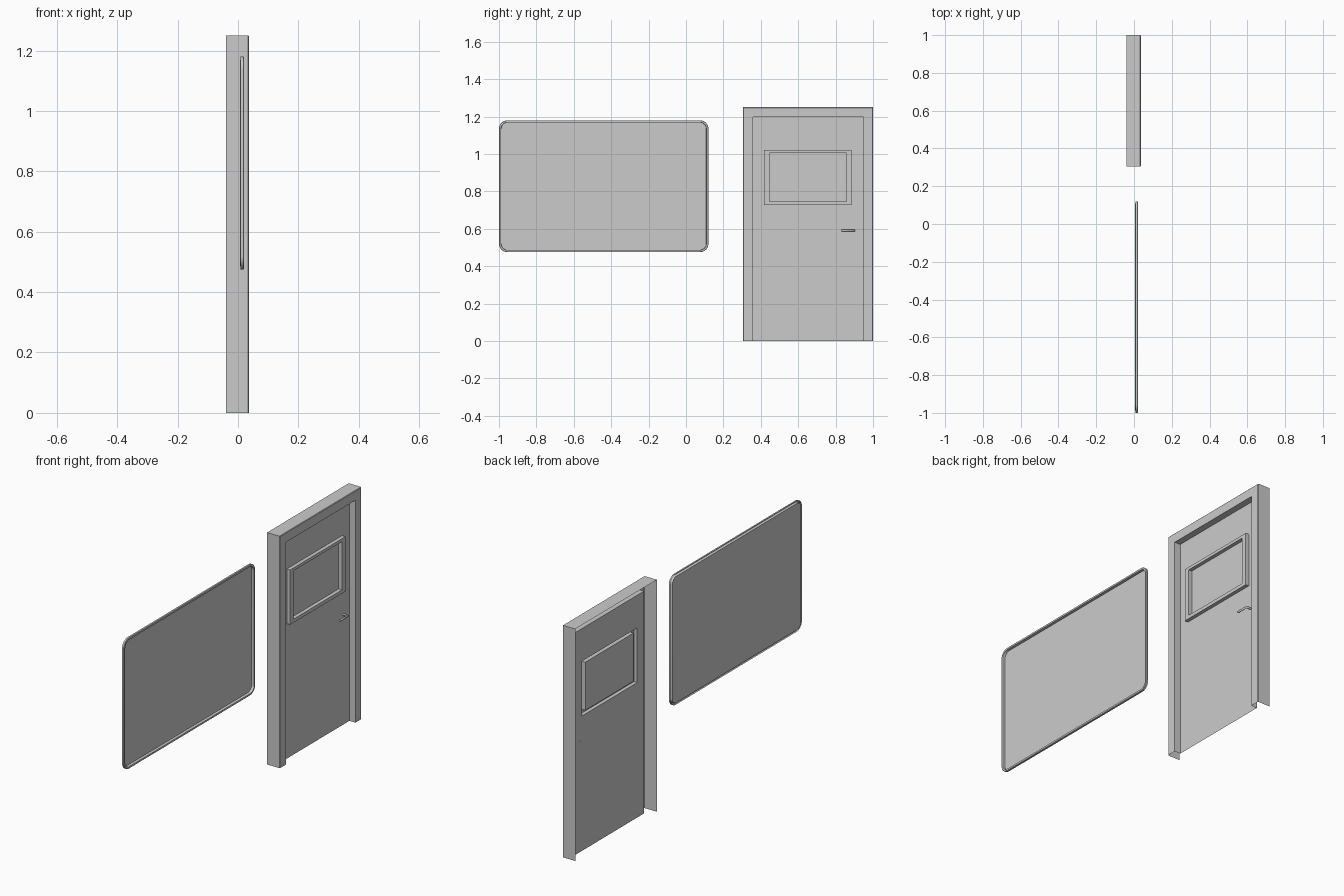
import bpy, bmesh, math

if "Cube" in bpy.data.objects:
    bpy.data.objects.remove(bpy.data.objects["Cube"])

def rect(y0, y1, z0, z1, x):
    return [(x, y0, z0), (x, y1, z0), (x, y1, z1), (x, y0, z1)]

def round_rect(y0, y1, z0, z1, x, r, n=6):
    pts = []
    corners = [(y0 + r, z0 + r, 180), (y1 - r, z0 + r, 270), (y1 - r, z1 - r, 0), (y0 + r, z1 - r, 90)]
    for cy, cz, start in corners:
        for i in range(n + 1):
            a = math.radians(start + 90 * i / n)
            pts.append((x, cy + r * math.cos(a), cz + r * math.sin(a)))
    return pts

def loft(name, loops, closed=True, cap=False, smooth=False):
    """Skin consecutive loops, from the outside inward; optionally fill the last one."""
    bm = bmesh.new()
    rings = [[bm.verts.new(p) for p in loop] for loop in loops]
    for a, b in zip(rings, rings[1:]):
        n = len(a)
        for i in range(n if closed else n - 1):
            j = (i + 1) % n
            bm.faces.new((a[i], a[j], b[j], b[i]))
    if cap:
        bm.faces.new(rings[-1])
    me = bpy.data.meshes.new(name)
    bm.to_mesh(me)
    bm.free()
    ob = bpy.data.objects.new(name, me)
    bpy.context.collection.objects.link(ob)
    if smooth:
        bpy.context.view_layer.objects.active = ob
        ob.select_set(True)
        bpy.ops.object.shade_smooth_by_angle(angle=math.radians(35))
        ob.select_set(False)
    return ob

Y0, Y1, TOP = 0.305, 1.0, 1.25
BACK, FRONT, PANEL = -0.04, 0.036, 0.0
TRIM = 0.052

# Door frame: open-backed casing, swept up, across and down
def arch(x, inset):
    return [(x, Y1 - inset, 0), (x, Y1 - inset, TOP - inset),
            (x, Y0 + inset, TOP - inset), (x, Y0 + inset, 0)]

loft("door_frame", [arch(BACK, 0), arch(FRONT - 0.003, 0), arch(FRONT, 0.003),
                    arch(FRONT, TRIM), arch(PANEL, TRIM)], closed=False)

# Door leaf with an opening, and the raised window surround
leaf = rect(Y0 + TRIM, Y1 - TRIM, 0, TOP - TRIM, PANEL)
win_out = (0.416, 0.886, 0.727, 1.022)
win_in = (0.446, 0.857, 0.746, 1.006)
loft("door_leaf", [leaf, rect(*win_out, PANEL)])
loft("window_surround", [rect(*win_out, PANEL), rect(*win_out, 0.02),
                         rect(*win_in, 0.02), rect(*win_in, PANEL)])
loft("window_pane", [rect(*win_in, PANEL)], cap=True)

# Lever handle: stem out of the leaf, then sideways
cu = bpy.data.curves.new("door_handle", 'CURVE')
cu.dimensions = '3D'
cu.bevel_depth = 0.006
cu.bevel_resolution = 2
cu.use_fill_caps = True
sp = cu.splines.new('POLY')
path = [(-0.001, 0.899, 0.591), (0.025, 0.899, 0.591), (0.025, 0.832, 0.591)]
sp.points.add(len(path) - 1)
for p, co in zip(sp.points, path):
    p.co = (*co, 1)
bpy.context.collection.objects.link(bpy.data.objects.new("door_handle", cu))

# Wall board: rounded rim stepping back to a flat panel
def board(x, inset):
    return round_rect(-1 + inset, 0.12 - inset, 0.475 + inset, 1.18 - inset, x, 0.045 - inset)

loft("board_rim", [board(0.009, 0), board(0.018, 0), board(0.02, 0.002),
                   board(0.02, 0.011), board(0.006, 0.012)], smooth=True)
loft("board_panel", [board(0.006, 0.012)], cap=True)
